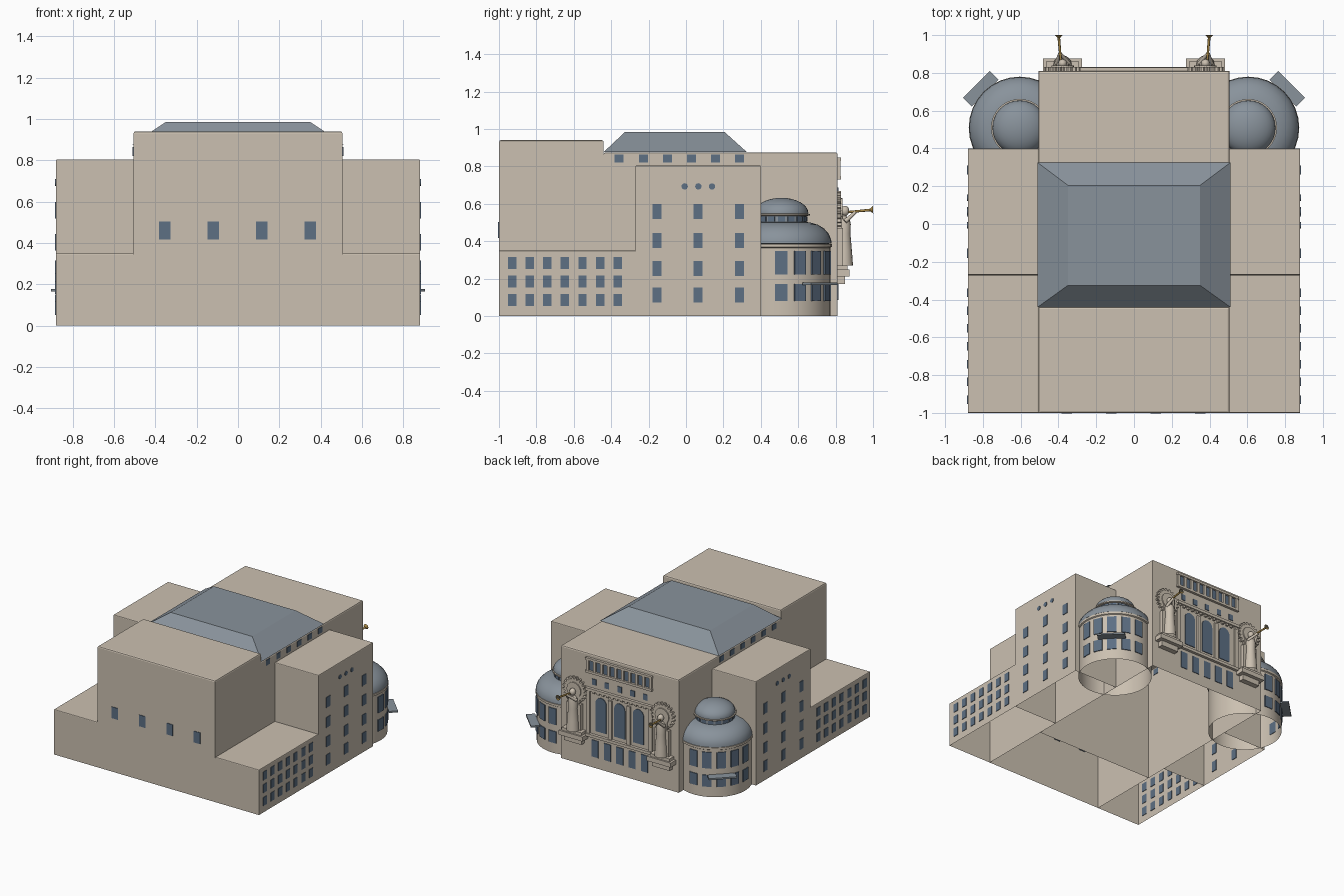
import bpy, bmesh
from math import sin, cos, pi, radians
from mathutils import Matrix, Vector

cube = bpy.data.objects.get("Cube")
if cube:
    bpy.data.objects.remove(cube, do_unlink=True)


def material(name, rgb):
    m = bpy.data.materials.new(name)
    m.use_nodes = True
    m.diffuse_color = (*rgb, 1)
    bsdf = next(n for n in m.node_tree.nodes if n.type == 'BSDF_PRINCIPLED')
    bsdf.inputs["Base Color"].default_value = (*rgb, 1)
    return m


STONE = material("limestone", (0.60, 0.53, 0.44))
SLATE = material("slate", (0.25, 0.29, 0.33))
GLASS = material("window_blue", (0.11, 0.16, 0.23))
GOLD = material("gold", (0.38, 0.24, 0.06))
DARK = material("dark_bronze", (0.08, 0.07, 0.05))


def finish(name, bm, mat, smooth=False):
    bmesh.ops.recalc_face_normals(bm, faces=bm.faces)
    me = bpy.data.meshes.new(name)
    bm.to_mesh(me)
    bm.free()
    ob = bpy.data.objects.new(name, me)
    bpy.context.collection.objects.link(ob)
    me.materials.append(mat)
    if smooth:
        bpy.ops.object.select_all(action='DESELECT')
        ob.select_set(True)
        bpy.context.view_layer.objects.active = ob
        bpy.ops.object.shade_smooth_by_angle(angle=radians(35))
    return ob


def boxes(name, items, mat):
    """Join boxes given as (centre, size, turn about z)."""
    bm = bmesh.new()
    for centre, size, turn in items:
        m = Matrix.Translation(centre) @ Matrix.Rotation(turn, 4, 'Z') @ Matrix.Diagonal((*size, 1))
        bmesh.ops.create_cube(bm, size=1, matrix=m)
    return finish(name, bm, mat)


def shell(name, x0, x1, y0, y1, top, bevel=0.01):
    """Building block, open below, with a small bevel round the roof."""
    bm = bmesh.new()
    m = Matrix.Translation(((x0 + x1) / 2, (y0 + y1) / 2, top / 2)) @ \
        Matrix.Diagonal((abs(x1 - x0), y1 - y0, top, 1))
    bmesh.ops.create_cube(bm, size=1, matrix=m)
    floor = [f for f in bm.faces if f.calc_center_median().z < 0.001]
    bmesh.ops.delete(bm, geom=floor, context='FACES_ONLY')
    rim = [e for e in bm.edges if all(v.co.z > top - 0.001 for v in e.verts)]
    bmesh.ops.bevel(bm, geom=rim, offset=bevel, segments=2, profile=0.5, affect='EDGES')
    return finish(name, bm, STONE)


def lathe(name, profile, centre, mat, sides=32):
    """Spin (radius, height) points about a vertical axis."""
    bm = bmesh.new()
    verts = [bm.verts.new((r, 0, z)) for r, z in profile]
    edges = [bm.edges.new(p) for p in zip(verts, verts[1:])]
    bmesh.ops.spin(bm, geom=verts + edges, cent=(0, 0, 0), axis=(0, 0, 1),
                   angle=2 * pi, steps=sides, use_duplicate=False)
    bmesh.ops.remove_doubles(bm, verts=bm.verts, dist=0.0005)
    bmesh.ops.translate(bm, verts=bm.verts, vec=centre)
    return finish(name, bm, mat, True)


def prisms(name, outlines, y0, y1, mat):
    """Extrude (x, z) outlines along y."""
    bm = bmesh.new()
    for outline in outlines:
        face = bm.faces.new([bm.verts.new((x, y0, z)) for x, z in outline])
        new = bmesh.ops.extrude_face_region(bm, geom=[face])["geom"]
        bmesh.ops.translate(bm, vec=(0, y1 - y0, 0),
                            verts=[v for v in new if isinstance(v, bmesh.types.BMVert)])
    return finish(name, bm, mat)


def rod(name, a, b, r1, r2, mat, sides=12):
    a, b = Vector(a), Vector(b)
    bm = bmesh.new()
    m = Matrix.Translation((a + b) / 2) @ (b - a).to_track_quat('Z', 'Y').to_matrix().to_4x4()
    bmesh.ops.create_cone(bm, cap_ends=True, segments=sides, radius1=r1, radius2=r2,
                          depth=(b - a).length, matrix=m)
    return finish(name, bm, mat, True)


def disc(x, z, r, n=16):
    return [(x + r * cos(2 * pi * i / n), z + r * sin(2 * pi * i / n)) for i in range(n)]


W, H, BACK = 0.88, 0.505, 0.81   # outer half width, hall half width, rear wall

# Main volumes
shell("stage_block", -H, H, -1, -0.44, 0.94)
shell("main_hall", -H, H, -0.44, BACK, 0.875)
for side, s in (("left", 1), ("right", -1)):
    shell(side + "_low_wing", s * H, s * W, -1, -0.27, 0.35, 0.006)
    shell(side + "_side_wing", s * H, s * W, -0.27, 0.40, 0.805, 0.006)

# Hipped roof with a flat top
bm = bmesh.new()
rings = [[bm.verts.new((sx * x, y, z)) for sx, y in ((-1, y0), (1, y0), (1, y1), (-1, y1))]
         for x, y0, y1, z in ((0.51, -0.44, 0.325, 0.877), (0.35, -0.325, 0.205, 0.985))]
for i in range(4):
    j = (i + 1) % 4
    bm.faces.new((rings[0][i], rings[0][j], rings[1][j], rings[1][i]))
bm.faces.new(rings[1])
finish("hall_roof", bm, SLATE)

# Front windows
boxes("front_windows", [((x, -1, 0.46), (0.055, 0.008, 0.088), 0)
                        for x in (-0.355, -0.12, 0.115, 0.35)], GLASS)

for side, s in (("left", 1), ("right", -1)):
    # Windows in the side walls
    panes = [((s * W, -0.93 + 0.0942 * i, z), (0.008, 0.045, 0.065), 0)
             for i in range(7) for z in (0.085, 0.185, 0.283)]
    panes += [((s * W, y, z), (0.008, 0.048, 0.08), 0)
              for y in (-0.155, 0.065, 0.285) for z in (0.112, 0.253, 0.403, 0.558)]
    panes += [((s * H, -0.357 + 0.1285 * i, 0.842), (0.008, 0.048, 0.043), 0) for i in range(6)]
    boxes(side + "_side_windows", panes, GLASS)
    for i in range(3):
        c = Vector((s * W, -0.007 + 0.073 * i, 0.693))
        d = Vector((0.004, 0, 0))
        rod(side + "_round_window", c - d, c + d, 0.017, 0.017, GLASS, 16)

    # Round corner tower with two stacked domes
    cx, cy = s * 0.605, 0.51
    centre = (cx, cy, 0)
    lathe(side + "_tower_drum", [(0.262, 0), (0.262, 0.365), (0.27, 0.37), (0.27, 0.386), (0.25, 0.386)],
          centre, STONE)
    lathe(side + "_tower_dome", [(0.25, 0.386), (0.268, 0.388), (0.266, 0.41), (0.253, 0.44),
                                 (0.228, 0.468), (0.195, 0.488), (0.155, 0.50), (0.125, 0.503)],
          centre, SLATE)
    lathe(side + "_lantern", [(0.135, 0.495), (0.135, 0.537)], centre, SLATE)
    lathe(side + "_lantern_cornice", [(0.13, 0.535), (0.152, 0.537), (0.152, 0.546), (0.13, 0.548)],
          centre, STONE)
    lathe(side + "_lantern_dome", [(0.144, 0.547)] + [(0.144 * cos(t * pi / 16), 0.55 + 0.082 * sin(t * pi / 16))
                                                      for t in range(9)], centre, SLATE)
    panes = []
    for i in range(5):
        a = i * pi / 8
        for z, h in ((0.125, 0.09), (0.285, 0.125)):
            panes.append(((cx + s * 0.262 * cos(a), cy + 0.262 * sin(a), z), (0.009, 0.066, h), s * a))
    for i in range(16):
        a = i * pi / 8
        panes.append(((cx + 0.135 * cos(a), cy + 0.135 * sin(a), 0.518), (0.008, 0.038, 0.026), a))
    boxes(side + "_tower_windows", panes, GLASS)
    k = 0.292 * cos(pi / 4)
    boxes(side + "_canopy", [((cx + s * k, cy + k, 0.172), (0.065, 0.2, 0.012), s * pi / 4)], SLATE)

    # Statue on a bracket, with a rayed disc behind it
    px = s * 0.378
    boxes(side + "_statue_pedestal", [((px, 0.825, 0.19), (0.15, 0.05, 0.04), 0),
                                      ((px, 0.84, 0.23), (0.205, 0.07, 0.035), 0),
                                      ((px, 0.835, 0.258), (0.17, 0.055, 0.025), 0)], STONE)
    teeth = 20
    rays = []
    for i in range(teeth * 2):
        r = 0.1 if i % 2 else 0.082
        for da in (-0.3, 0.3):
            a = (i + da) * pi / teeth
            rays.append((px + r * cos(a), 0.57 + r * sin(a)))
    prisms(side + "_rayed_disc", [rays], 0.805, 0.83, STONE)
    prisms(side + "_disc_hub", [disc(px, 0.57, 0.06, 20)], 0.82, 0.838, STONE)
    lathe(side + "_statue_robe", [(0.048, 0.27), (0.042, 0.35), (0.034, 0.44), (0.036, 0.49),
                                  (0.03, 0.52), (0.012, 0.535), (0.01, 0.55)],
          (px, 0.845, 0), STONE, 16)
    boxes(side + "_statue_backing", [((px, 0.825, 0.37), (0.12, 0.03, 0.2), 0),
                                     ((px, 0.822, 0.5), (0.085, 0.024, 0.08), 0)], STONE)
    lathe(side + "_statue_head", [(0.023 * cos(t * pi / 8), 0.562 + 0.027 * sin(t * pi / 8))
                                  for t in range(-4, 5)], (px, 0.85, 0), STONE, 16)
    for ax in (-0.032, 0.032):
        rod(side + "_statue_arm", (px + ax, 0.85, 0.505), (px + s * 0.014, 0.905, 0.555), 0.012, 0.008, STONE)
    mouth, bell = Vector((px + s * 0.01, 0.87, 0.556)), Vector((px + s * 0.02, 0.985, 0.567))
    rod(side + "_horn_tube", mouth, bell, 0.006, 0.007, GOLD)
    rod(side + "_horn_bell", bell, bell + Vector((0, 0.015, 0.001)), 0.007, 0.02, GOLD, 16)
    rod(side + "_horn_mouth", bell + Vector((0, 0.0145, 0.001)), bell + Vector((0, 0.0155, 0.001)),
        0.018, 0.018, DARK, 16)
    # Wall strips framing the rear front
    boxes(side + "_rear_pilaster", [((s * 0.268, BACK, 0.42), (0.03, 0.024, 0.36), 0)], STONE)

# Rear front: tall arched windows
arches = []
for x in (-0.16, 0, 0.16):
    arch = [(x + 0.046, 0.29)] + [(x + 0.046 * cos(t * pi / 10), 0.51 + 0.046 * sin(t * pi / 10))
                                  for t in range(11)] + [(x - 0.046, 0.29)]
    arches.append(arch)
prisms("rear_arched_windows", arches, BACK - 0.004, BACK + 0.005, GLASS)
boxes("rear_piers", [((x, BACK, 0.41), (0.03, 0.026, 0.3), 0) for x in (-0.08, 0.08)], STONE)

# Rear front: lower and upper windows
panes = [((-0.212 + 0.106 * i, BACK, 0.15), (0.058, 0.009, 0.13), 0) for i in range(5)]
panes += [((-0.22 + 0.11 * i, BACK, 0.665), (0.036, 0.009, 0.045), 0) for i in range(5)]
panes += [((0, BACK, 0.79), (0.54, 0.009, 0.08), 0)]
boxes("rear_windows", panes, GLASS)

# Rear front: ledges, gallery posts and small blocks
boxes("rear_ledges", [((0, BACK + 0.004, 0.25), (0.57, 0.035, 0.022), 0),
                      ((0, BACK + 0.004, 0.605), (0.57, 0.035, 0.022), 0),
                      ((0, BACK + 0.004, 0.74), (0.57, 0.03, 0.018), 0),
                      ((0, BACK + 0.004, 0.838), (0.57, 0.03, 0.018), 0)], STONE)
boxes("gallery_posts", [((-0.27 + 0.06 * i, BACK, 0.79), (0.022, 0.032, 0.09), 0)
                        for i in range(10)], STONE)
boxes("ledge_blocks", [((-0.26 + 0.04 * i, BACK, 0.587), (0.018, 0.028, 0.018), 0)
                       for i in range(14)], STONE)
